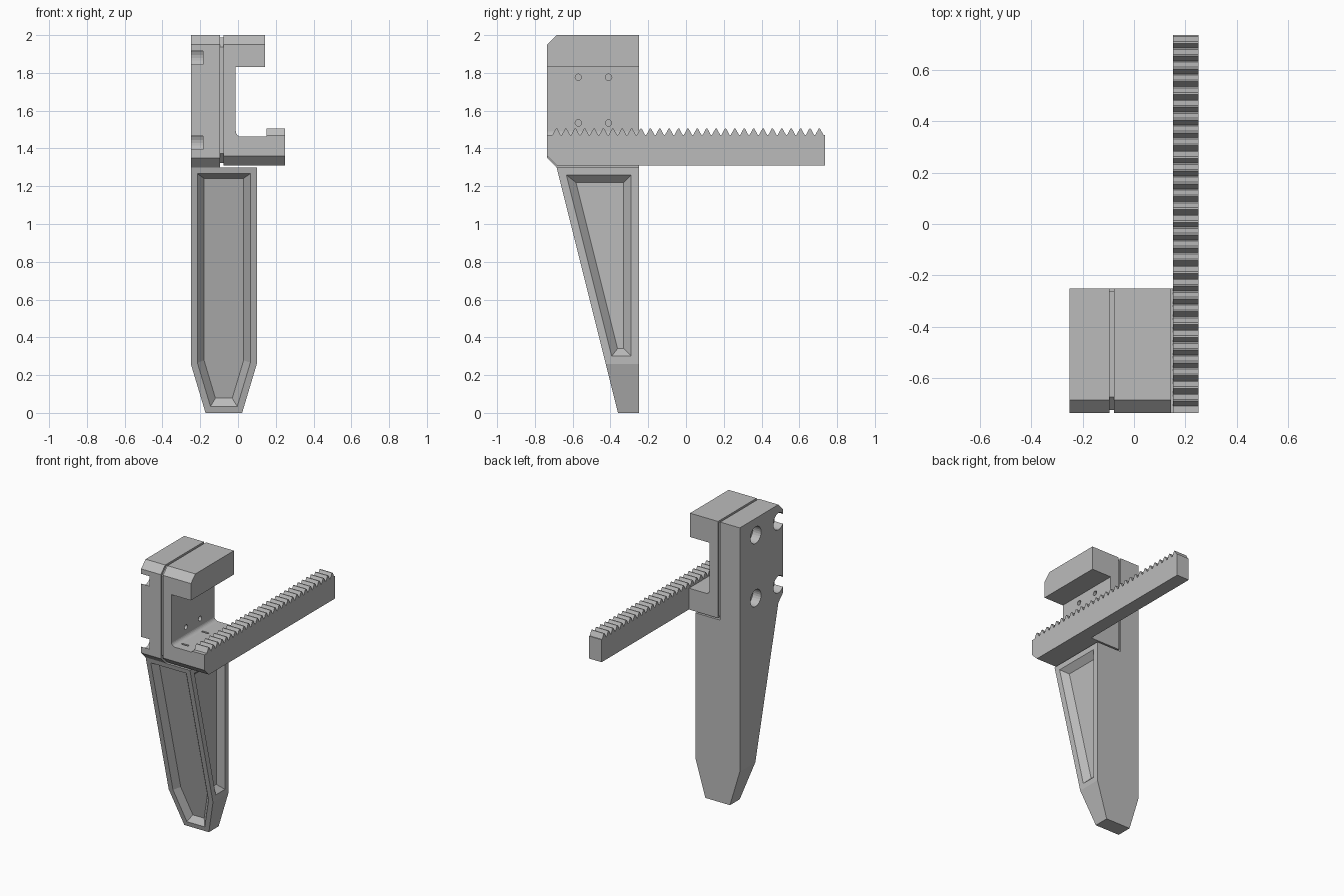
import bpy, bmesh, math
from mathutils import Vector, Matrix

old = bpy.data.objects.get("Cube")
if old:
    bpy.data.objects.remove(old, do_unlink=True)

gray = bpy.data.materials.new("plain gray")
gray.use_nodes = True
gray.diffuse_color = (0.5, 0.5, 0.5, 1)
gray.node_tree.nodes["Principled BSDF"].inputs["Base Color"].default_value = (0.5, 0.5, 0.5, 1)


def finish(name, bm):
    bmesh.ops.recalc_face_normals(bm, faces=bm.faces)
    mesh = bpy.data.meshes.new(name)
    bm.to_mesh(mesh)
    bm.free()
    mesh.materials.append(gray)
    ob = bpy.data.objects.new(name, mesh)
    bpy.context.collection.objects.link(ob)
    return ob


def prism(name, profile, axis, start, end):
    """Extrude a 2D profile: (y, z) along x, or (x, z) along y."""
    def place(p, t):
        return (t, p[0], p[1]) if axis == "x" else (p[0], t, p[1])
    bm = bmesh.new()
    a = [bm.verts.new(place(p, start)) for p in profile]
    b = [bm.verts.new(place(p, end)) for p in profile]
    bm.faces.new(a)
    bm.faces.new(b[::-1])
    for i in range(len(a)):
        j = (i + 1) % len(a)
        bm.faces.new((a[i], b[i], b[j], a[j]))
    return finish(name, bm)


def drill(name, spots, radius, start, end, sides):
    """Row of cylinders along x at the given (y, z) spots."""
    bm = bmesh.new()
    for y, z in spots:
        turn = Matrix.Translation(((start + end) / 2, y, z)) @ Matrix.Rotation(math.pi / 2, 4, "Y")
        bmesh.ops.create_cone(bm, cap_ends=True, segments=sides, radius1=radius,
                              radius2=radius, depth=end - start, matrix=turn)
    return finish(name, bm)


def carve(ob, cutter, operation="DIFFERENCE"):
    mod = ob.modifiers.new("cut", "BOOLEAN")
    mod.operation = operation
    mod.solver = "EXACT"
    mod.object = cutter
    bpy.context.view_layer.objects.active = ob
    bpy.ops.object.modifier_apply(modifier=mod.name)
    bpy.data.objects.remove(cutter, do_unlink=True)


FRONT, BACK = -0.735, -0.25
LOW, HIGH = 1.31, 2.0


def side_profile(low, inset=0.0):
    c = 0.05
    f, b, t, l = FRONT + inset, BACK - inset, HIGH - inset, low + inset
    return [(f, l + c), (f, t - c), (f + c, t), (b, t), (b, l), (f + c, l)]


# Mounting plate with four counterbores, two of them breaking the front edge
plate = prism("mounting_plate", side_profile(1.3), "x", -0.25, -0.095)
bores = [(y, z) for y in (-0.43, -0.687) for z in (1.88, 1.43)]
carve(plate, drill("bore_cutter", bores, 0.06, -0.3, -0.185, 24))

# Thin recessed spacer in the seam
prism("seam_spacer", side_profile(LOW, 0.012), "x", -0.1, -0.07)

# C-shaped bracket with a filleted inner corner
web, floor, r = -0.012, 1.462, 0.03
fillet = [(web + r - r * math.cos(a), floor + r - r * math.sin(a))
          for a in [math.pi / 2 * i / 6 for i in range(7)]]
c_shape = [(-0.078, HIGH), (0.143, HIGH), (0.143, 1.83), (web, 1.83), *fillet,
           (0.155, floor), (0.155, LOW), (-0.078, LOW)]
bracket = prism("c_bracket", c_shape, "y", FRONT, BACK)
carve(bracket, prism("chamfer_cutter", side_profile(LOW), "x", -0.5, 0.5), "INTERSECT")
pins = [(y, z) for y in (-0.57, -0.41) for z in (1.535, 1.777)]
carve(bracket, drill("pin_cutter", pins, 0.017, -0.06, 0.05, 12))

# Two small slots in the bracket floor
for y in (-0.665, -0.435):
    slot = [(y - 0.007, 1.42), (y + 0.007, 1.42), (y + 0.007, 1.5), (y - 0.007, 1.5)]
    carve(bracket, prism("slot_cutter", slot, "x", 0.02, 0.075))

# Toothed rack
root, tip, pitch = 1.47, 1.505, 0.0497
teeth = []
for k in range(29):
    y = -0.708 + k * pitch
    teeth += [(y, root), (y + 0.019, tip), (y + 0.026, tip), (y + 0.045, root)]
rack = [(FRONT, LOW + 0.05), (FRONT, root), *teeth,
        (0.735, root), (0.735, LOW), (FRONT + 0.05, LOW)]
prism("toothed_rack", rack, "x", 0.152, 0.25)

# Tapered finger with panels sunk in its front and bracket side
outline = [(-0.25, 1.3), (0.1, 1.3), (0.1, 0.26), (0.022, 0), (-0.172, 0), (-0.25, 0.26)]
finger = prism("tapered_finger", outline, "y", -0.36, BACK)
bm = bmesh.new()
bm.from_mesh(finger.data)
for v in bm.verts:
    if v.co.y < -0.3:
        v.co.y -= v.co.z * 0.25
bm.normal_update()
for direction, rim in ((Vector((0, -1, 0)), 0.035), (Vector((1, 0, 0)), 0.04)):
    panel = max(bm.faces, key=lambda f: (f.normal.dot(direction) > 0.9) * f.calc_area())
    bmesh.ops.inset_individual(bm, faces=[panel], thickness=rim, use_even_offset=True)
    bmesh.ops.inset_individual(bm, faces=[panel], thickness=rim, depth=-0.04, use_even_offset=True)
    bm.normal_update()
bm.to_mesh(finger.data)
bm.free()
